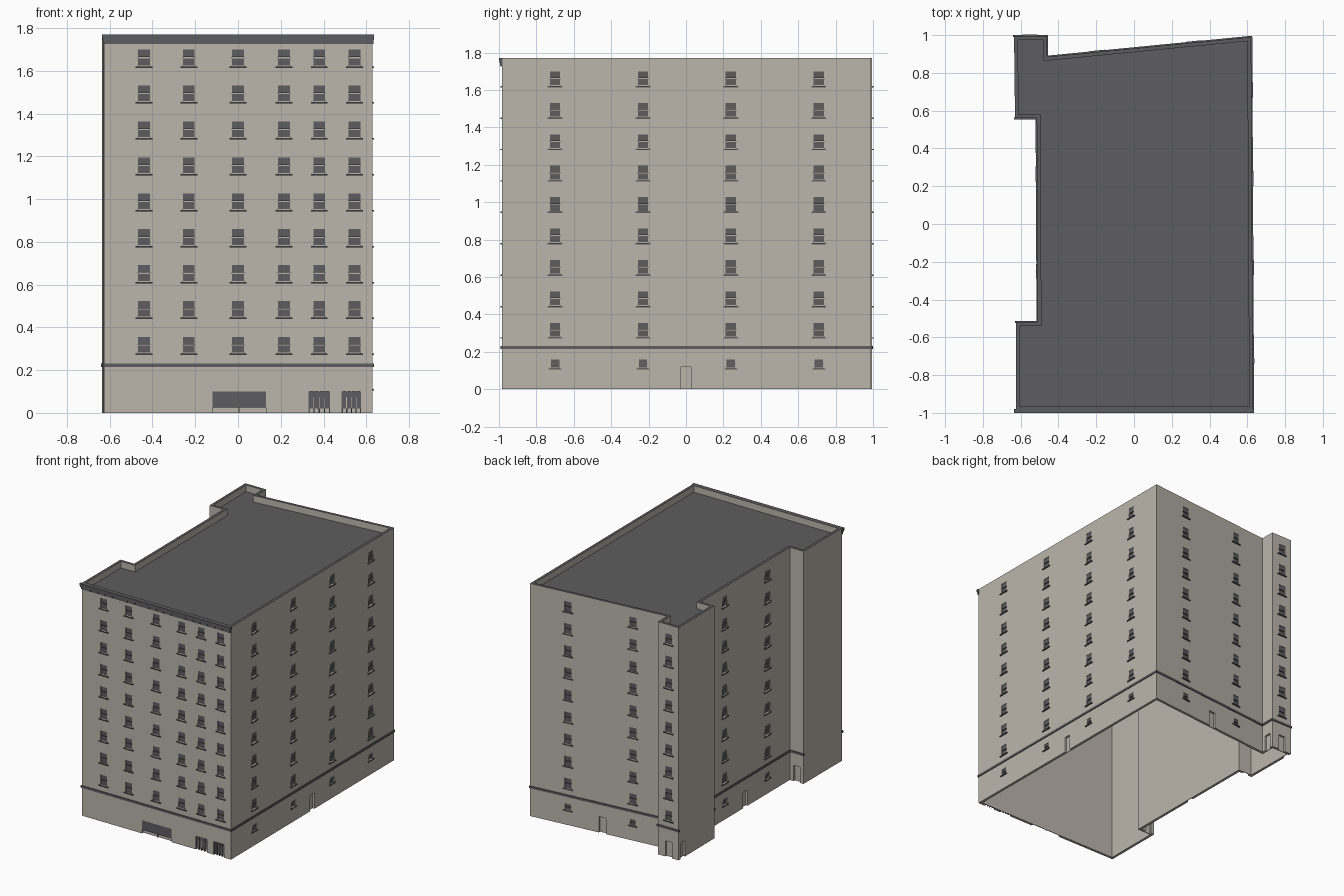
import bpy, bmesh
from mathutils import Matrix, Vector

if "Cube" in bpy.data.objects:
    bpy.data.objects.remove(bpy.data.objects["Cube"])


def material(name, rgb):
    m = bpy.data.materials.new(name)
    m.use_nodes = True
    m.diffuse_color = (*rgb, 1)
    m.node_tree.nodes["Principled BSDF"].inputs["Base Color"].default_value = (*rgb, 1)
    return m


STONE = material("warm stone", (0.50, 0.46, 0.41))
SLATE = material("slate grey", (0.11, 0.11, 0.115))

TOP, ROOF, THICK = 1.77, 1.72, 0.02
FLOORS = [0.27 + 0.168 * i for i in range(9)]

# Footprint, anticlockwise from the front corner
PLAN = [Vector(p) for p in [
    (-0.625, -0.985), (0.63, -0.985), (0.62, 0.99), (-0.46, 0.885), (-0.46, 0.995),
    (-0.635, 0.995), (-0.63, 0.56), (-0.515, 0.56), (-0.51, -0.52), (-0.625, -0.52)]]
COUNT = len(PLAN)
FRONT, RIGHT, BACK, TOWER_SIDE, TOWER_BACK, TOWER_OUTER, WELL_BACK, WELL, WELL_FRONT, OUTER = range(COUNT)


def finish(bm, name, *mats):
    bmesh.ops.recalc_face_normals(bm, faces=bm.faces)
    mesh = bpy.data.meshes.new(name)
    bm.to_mesh(mesh)
    bm.free()
    for m in mats:
        mesh.materials.append(m)
    obj = bpy.data.objects.new(name, mesh)
    bpy.context.collection.objects.link(obj)
    return obj


def inset(points, d):
    """Mitred inward offset of the footprint."""
    out = []
    for i, p in enumerate(points):
        a = (p - points[i - 1]).normalized()
        b = (points[(i + 1) % len(points)] - p).normalized()
        na, nb = Vector((-a.y, a.x)), Vector((-b.y, b.x))
        out.append(p + (na + nb) * (d / (1 + na.dot(nb))))
    return out


class Wall:
    """Frame of one wall: u along it, n outward, z up."""

    def __init__(self, i):
        self.p, q = PLAN[i], PLAN[(i + 1) % COUNT]
        self.length = (q - self.p).length
        self.t = (q - self.p) / self.length
        self.axis = 0 if abs(self.t.x) > abs(self.t.y) else 1
        t, p = self.t, self.p
        self.matrix = Matrix(((t.x, t.y, 0, p.x), (t.y, -t.x, 0, p.y), (0, 0, 1, 0), (0, 0, 0, 1)))

    def along(self, c):
        return (c - self.p[self.axis]) / self.t[self.axis]

    def box(self, bm, u0, u1, n0, n1, z0, z1):
        centre = Vector((u0 + u1, n0 + n1, z0 + z1)) / 2
        size = Matrix.Diagonal((u1 - u0, n1 - n0, z1 - z0, 1))
        bmesh.ops.create_cube(bm, size=1, matrix=self.matrix @ Matrix.Translation(centre) @ size)


walls = [Wall(i) for i in range(COUNT)]
cutters, panes, sills, doors, bars = (bmesh.new() for _ in range(5))


def window(w, c, z, width=0.055, height=0.085):
    u, h = w.along(c), width / 2
    w.box(cutters, u - h, u + h, -0.012, 0.02, z + 0.007, z + height)
    mid = z + 0.007 + (height - 0.007) * 0.52
    w.box(panes, u - h, u + h, -0.013, -0.006, z + 0.012, mid - 0.003)
    w.box(panes, u - h, u + h, -0.013, -0.003, mid + 0.002, z + height)
    w.box(sills, u - h - 0.012, u + h + 0.012, -0.012, 0.008, z, z + 0.007)


def small_window(w, c):
    window(w, c, 0.105, 0.045, 0.055)


def doorway(w, c, width=0.055, height=0.12):
    u = w.along(c)
    w.box(cutters, u - width / 2, u + width / 2, -0.015, 0.02, -0.02, height)


# Window columns on each wall, with ground-floor windows on the side and rear
COLUMNS = {
    FRONT: (-0.44, -0.23, 0, 0.215, 0.38, 0.545),
    RIGHT: (-0.70, -0.23, 0.24, 0.71),
    BACK: (0.32, -0.19),
    TOWER_BACK: (-0.55,),
    WELL: (0.265, -0.25),
}
for i, columns in COLUMNS.items():
    for c in columns:
        for z in FLOORS:
            window(walls[i], c, z)
        if i in (RIGHT, BACK, WELL):
            small_window(walls[i], c)

# Plain service doorways
for i, c in ((RIGHT, 0), (BACK, 0.05), (TOWER_SIDE, 0.94), (TOWER_BACK, -0.55),
             (TOWER_OUTER, 0.945), (WELL_BACK, -0.57), (WELL, 0.02), (WELL_FRONT, -0.57)):
    doorway(walls[i], c)

# Main entrance and two glazed shop doors
front = walls[FRONT]
doorway(front, 0.005, 0.25, 0.1)
u = front.along(0.005)
front.box(doors, u - 0.125, u + 0.125, -0.016, -0.004, 0.025, 0.1)
front.box(bars, u - 0.003, u + 0.003, -0.016, -0.006, 0, 0.025)
for c, width in ((0.38, 0.1), (0.53, 0.09)):
    doorway(front, c, width, 0.1)
    u = front.along(c)
    front.box(doors, u - width / 2, u + width / 2, -0.016, -0.008, 0.02, 0.1)
    for k in range(5):
        x = u + (k / 4 - 0.5) * (width - 0.005)
        front.box(doors, x - 0.0025, x + 0.0025, -0.016, -0.003, 0, 0.1)
    for k in (-1, 0, 1):
        x = u + k * width / 4
        front.box(bars, x - 0.0015, x + 0.0015, -0.01, -0.002, 0.02, 0.075)

# Hollow wall shell with parapet
bm = bmesh.new()
inner = inset(PLAN, THICK)
rings = [[bm.verts.new((p.x, p.y, z)) for p in loop]
         for loop, z in ((PLAN, 0), (PLAN, TOP), (inner, TOP), (inner, 0))]
for r in range(4):
    a, b = rings[r], rings[(r + 1) % 4]
    for i in range(COUNT):
        j = (i + 1) % COUNT
        bm.faces.new((a[i], a[j], b[j], b[i]))
shell = finish(bm, "outer_walls", STONE, SLATE)

# Cut the recesses, then drop the cutter
cutter = finish(cutters, "recess_cutter", STONE)
cutter.hide_render = True
mod = shell.modifiers.new("recesses", "BOOLEAN")
mod.operation, mod.solver, mod.object = "DIFFERENCE", "EXACT", cutter
bpy.context.view_layer.update()
cut = bpy.data.meshes.new_from_object(shell.evaluated_get(bpy.context.evaluated_depsgraph_get()))
shell.modifiers.clear()
shell.data = cut
bpy.data.objects.remove(cutter)
for f in cut.polygons:
    f.material_index = int(f.normal.z > 0.5 and f.center.z > TOP - 0.01)

# Roof deck
bm = bmesh.new()
deck = bm.faces.new([bm.verts.new((p.x, p.y, ROOF - 0.02)) for p in inner])
up = bmesh.ops.extrude_face_region(bm, geom=[deck])["geom"]
bmesh.ops.translate(bm, verts=[g for g in up if isinstance(g, bmesh.types.BMVert)], vec=(0, 0, 0.02))
roof = finish(bm, "roof_deck", STONE, SLATE)
for f in roof.data.polygons:
    f.material_index = int(f.normal.z > 0.5)

# String course above the ground floor, absent on the blank party walls
bm = bmesh.new()
for i, w in enumerate(walls):
    if i not in (TOWER_OUTER, OUTER):
        w.box(bm, -0.006, w.length + 0.006, -0.005, 0.006, 0.214, 0.23)
finish(bm, "string_course", SLATE)

# Front cornice: frieze, top moulding and brackets
bm = bmesh.new()
front.box(bm, -0.005, front.length + 0.003, -0.005, 0.005, 1.725, 1.75)
front.box(bm, -0.008, front.length + 0.005, -0.005, 0.011, 1.743, 1.757)
front.box(bm, -0.01, front.length + 0.006, -0.005, 0.015, 1.755, TOP)
for k in range(21):
    x = 0.012 + k * (front.length - 0.024) / 20
    front.box(bm, x - 0.007, x + 0.007, 0, 0.01, 1.729, 1.744)
finish(bm, "front_cornice", SLATE)

finish(panes, "window_panes", SLATE)
finish(sills, "window_sills", SLATE)
finish(doors, "entrance_glazing", SLATE)
finish(bars, "entrance_mullions", STONE)
